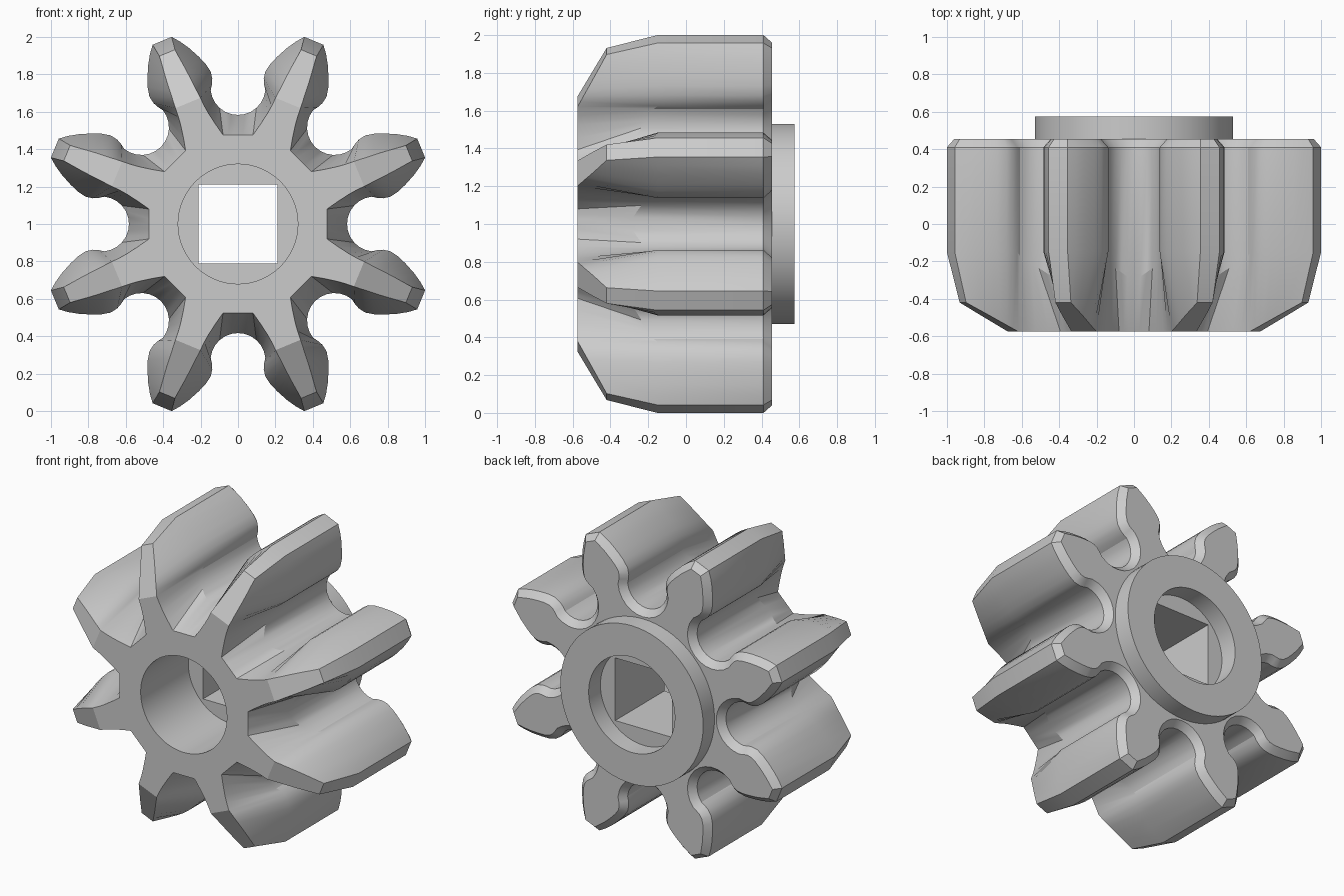
import bpy, bmesh, math
from mathutils import Vector, Matrix

if "Cube" in bpy.data.objects:
    bpy.data.objects.remove(bpy.data.objects["Cube"])

A = math.radians(22.5)


def to_gap(rad, tang):
    # tooth frame (along the tooth, half width) -> gap frame (radial, sideways)
    return (rad * math.cos(A) + tang * math.sin(A), rad * math.sin(A) - tang * math.cos(A))


def front_y(rad):
    # tapered front hull of the teeth
    return -0.575 if rad <= 0.7 else -0.575 + 0.155 * (rad - 0.7) / 0.29


# Half of a tooth gap, from tooth tip to gap bottom: full profile and narrowed front profile
full_tooth = [(1.06, .055), (1.02, .087), (.97, .118), (.91, .147), (.86, .167), (.81, .177), (.77, .170), (.74, .155)]
front_tooth = [(.99, .045), (.95, .049), (.90, .055), (.85, .06), (.80, .064), (.76, .067), (.73, .07), (.70, .072)]
front_arc = [(.629, .179), (.59, .157), (.53, .118), (.476, .08), (.476, .053), (.476, .027), (.476, 0)]
T = len(full_tooth)

half = []   # (full g, full h, front g, front h, y where taper starts, front y)
for (r, t), (fr, ft) in zip(full_tooth, front_tooth):
    half.append((*to_gap(r, t), *to_gap(fr, ft), -0.15, front_y(fr)))
for i, f in enumerate(front_arc):
    a = math.radians(84 - 14 * i)
    half.append((.73 - .147 * math.cos(a), .147 * math.sin(a), *f, -0.17 - 0.022 * i, -0.575))

M = 2 * len(half) - 1
full, front, y_start, y_front = [], [], [], []
for k in range(8):
    rot = Matrix.Rotation(k * 2 * A, 2)
    for s, h in [(-1, h) for h in half] + [(1, h) for h in half[-2::-1]]:
        full.append(rot @ Vector((h[0], s * h[1])))
        front.append(rot @ Vector((h[2], s * h[3])))
        y_start.append(h[4])
        y_front.append(h[5])
N = len(full)

# Back chamfer: profile pulled inward
inset = []
for i in range(N):
    d1 = (full[i] - full[i - 1]).normalized()
    d2 = (full[(i + 1) % N] - full[i]).normalized()
    d = (d1 + d2).normalized()
    inset.append(full[i] + Vector((-d.y, d.x)) * 0.04)

# Toothed body lofted from back to front
bm = bmesh.new()


def ring(pts, ys):
    return [bm.verts.new((p.x, y, 1 + p.y)) for p, y in zip(pts, ys)]


rings = [ring(inset, [.455] * N), ring(full, [.41] * N), ring(full, y_start), ring(front, y_front)]
for a, b in zip(rings, rings[1:]):
    for i in range(N):
        j = (i + 1) % N
        bm.faces.new((a[i], a[j], b[j], b[i]))
bm.faces.new(rings[0])
F = rings[-1]
for k in range(8):
    # sloping front strip of each tooth
    left, right = k * M + M - 1, ((k + 1) % 8) * M
    for i in range(T):
        bm.faces.new((F[left - i], F[right + i], F[right + i + 1], F[left - i - 1]))
bm.faces.new([F[k * M + i] for k in range(8) for i in range(T, M - T)])
bmesh.ops.recalc_face_normals(bm, faces=bm.faces)
mesh = bpy.data.meshes.new("pinion_gear")
bm.to_mesh(mesh)
bm.free()
gear = bpy.data.objects.new("pinion_gear", mesh)
bpy.context.collection.objects.link(gear)


def combine(tool, op):
    mod = gear.modifiers.new(op, 'BOOLEAN')
    mod.operation, mod.solver, mod.object = op, 'EXACT', tool
    bpy.context.view_layer.objects.active = gear
    bpy.ops.object.modifier_apply(modifier=mod.name)
    bpy.data.objects.remove(tool, do_unlink=True)


def disc(name, r, y0, y1):
    bpy.ops.mesh.primitive_cylinder_add(vertices=72, radius=r, depth=y1 - y0,
                                        location=(0, (y0 + y1) / 2, 1), rotation=(math.pi / 2, 0, 0))
    ob = bpy.context.object
    ob.name = name
    return ob


# Rear collar, front bore, rear recess, square drive hole
combine(disc("rear_collar", .53, .3, .575), 'UNION')
combine(disc("front_bore_cutter", .32, -.8, -.07), 'DIFFERENCE')
combine(disc("rear_recess_cutter", .32, .45, .8), 'DIFFERENCE')
bpy.ops.mesh.primitive_cube_add(size=1, location=(0, 0, 1))
square = bpy.context.object
square.name = "square_hole_cutter"
square.scale = (.42, 2, .42)
combine(square, 'DIFFERENCE')

# Smooth curves, crisp edges
bpy.ops.object.select_all(action='DESELECT')
gear.select_set(True)
bpy.context.view_layer.objects.active = gear
bpy.ops.object.shade_smooth_by_angle(angle=math.radians(25))
